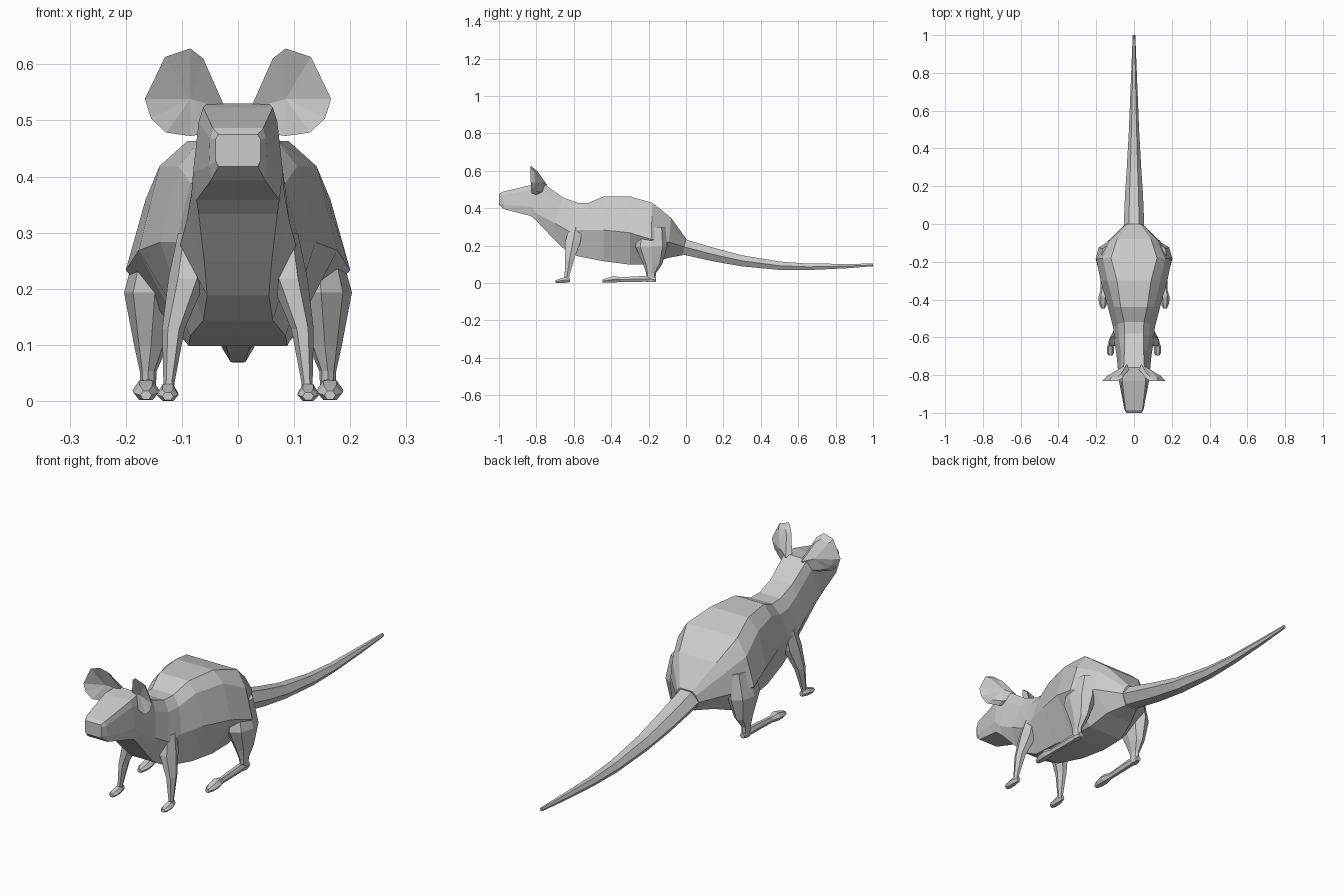
import bpy, bmesh
from math import sin, cos, tau
from mathutils import Vector


def finish(name, bm, mirror=False):
    bmesh.ops.recalc_face_normals(bm, faces=bm.faces)
    me = bpy.data.meshes.new(name)
    bm.to_mesh(me)
    bm.free()
    ob = bpy.data.objects.new(name, me)
    bpy.context.collection.objects.link(ob)
    if mirror:
        ob.modifiers.new("mirror", 'MIRROR').use_mirror_merge = False
    return ob


def loft(name, rings, mirror=False):
    bm = bmesh.new()
    vs = [[bm.verts.new(p) for p in r] for r in rings]
    n = len(vs[0])
    for a, b in zip(vs, vs[1:]):
        for i in range(n):
            j = (i + 1) % n
            bm.faces.new((a[i], a[j], b[j], b[i]))
    bm.faces.new(vs[0])
    bm.faces.new(vs[-1])
    return finish(name, bm, mirror)


def oval(c, a, b, up, n=6):
    # up: section lies in x/z (runs along y); otherwise in x/y (runs along z)
    out = []
    for i in range(n):
        s, t = a * cos(tau * i / n), b * sin(tau * i / n)
        out.append(Vector(c) + (Vector((s, 0, t)) if up else Vector((s, t, 0))))
    return out


# Body and head: top y, bottom y, four heights, four half widths
sections = [
    (-1.0, -1.0, .477, .468, .43, .42, .035, .040, .040, .035),
    (-.985, -.97, .488, .47, .42, .395, .045, .050, .052, .048),
    (-.83, -.83, .525, .50, .41, .36, .062, .070, .080, .074),
    (-.76, -.80, .532, .49, .37, .335, .055, .070, .083, .070),
    (-.66, -.72, .46, .42, .32, .25, .050, .070, .092, .060),
    (-.58, -.66, .43, .39, .28, .19, .050, .080, .103, .055),
    (-.52, -.58, .43, .39, .285, .145, .052, .085, .110, .062),
    (-.44, -.44, .465, .42, .285, .118, .070, .105, .138, .085),
    (-.30, -.30, .465, .42, .27, .10, .090, .140, .177, .088),
    (-.18, -.19, .43, .36, .235, .10, .122, .165, .200, .085),
    (-.08, -.10, .35, .31, .22, .135, .090, .125, .140, .065),
    (0, -.02, .24, .225, .195, .15, .030, .045, .055, .030),
]
rings = []
for yt, yb, *v in sections:
    zs, xs = v[:4], v[4:]
    side = [(x, yt + (yb - yt) * (zs[0] - z) / (zs[0] - zs[3]), z) for x, z in zip(xs, zs)]
    rings.append(side + [(-x, y, z) for x, y, z in reversed(side)])
loft("body", rings)

# Tail: y, centre z, half width, half height
tail = [(-.03, .2, .055, .05), (.15, .153, .048, .042), (.3, .12, .038, .034), (.5, .094, .027, .026),
        (.65, .088, .021, .02), (.85, .092, .013, .014), (1, .098, .007, .008)]
loft("tail", [oval((0, y, z), a, b, True) for y, z, a, b in tail])

# Legs: x, y, z, half width, half depth
hind = [(.14, -.18, .30, .035, .07), (.148, -.185, .195, .055, .085), (.155, -.178, .10, .03, .05),
        (.16, -.187, .055, .015, .026), (.16, -.187, .008, .013, .024)]
loft("hind_leg", [oval((x, y, z), a, b, False, 8) for x, y, z, a, b in hind], True)
fore = [(.085, -.59, .30, .022, .04), (.09, -.605, .22, .034, .047), (.115, -.622, .13, .02, .028),
        (.123, -.637, .035, .010, .014), (.123, -.637, .01, .009, .016)]
loft("front_leg", [oval((x, y, z), a, b, False) for x, y, z, a, b in fore], True)

# Feet: x, y, centre z, half width, half height
foot = [(.16, -.16, .02, .012, .012), (.161, -.22, .024, .015, .018), (.164, -.35, .02, .013, .014),
        (.164, -.385, .021, .024, .02), (.164, -.42, .016, .022, .015), (.164, -.447, .012, .010, .009)]
loft("hind_foot", [oval((x, y, z), a, b, True) for x, y, z, a, b in foot], True)
paw = [(.123, -.62, .017, .009, .012), (.125, -.65, .017, .018, .017), (.125, -.68, .012, .019, .012),
       (.125, -.697, .01, .010, .008)]
loft("front_foot", [oval((x, y, z), a, b, True) for x, y, z, a, b in paw], True)

# Ears: cupped rim with a shallow front and a deeper back
rim = [(.022, -.765, .522), (.062, -.815, .612), (.085, -.832, .63), (.13, -.832, .615),
       (.166, -.83, .54), (.155, -.83, .505), (.128, -.825, .48), (.085, -.80, .474), (.04, -.78, .48)]
bm = bmesh.new()
front = [bm.verts.new(p) for p in rim]
hub = Vector((.088, 0, .54))
back = [bm.verts.new((hub.x + (x - hub.x) * .75, y + .022, hub.z + (z - hub.z) * .8)) for x, y, z in rim]
fc = bm.verts.new((.085, -.795, .54))
bc = bm.verts.new((.082, -.768, .54))
for i in range(len(rim)):
    j = (i + 1) % len(rim)
    bm.faces.new((front[i], front[j], fc))
    bm.faces.new((front[i], front[j], back[j], back[i]))
    bm.faces.new((back[i], back[j], bc))
finish("ear", bm, True)
# rest the feet on the floor
low = min(v.co.z for o in bpy.data.objects for v in o.data.vertices)
for o in bpy.data.objects:
    o.location.z -= low
